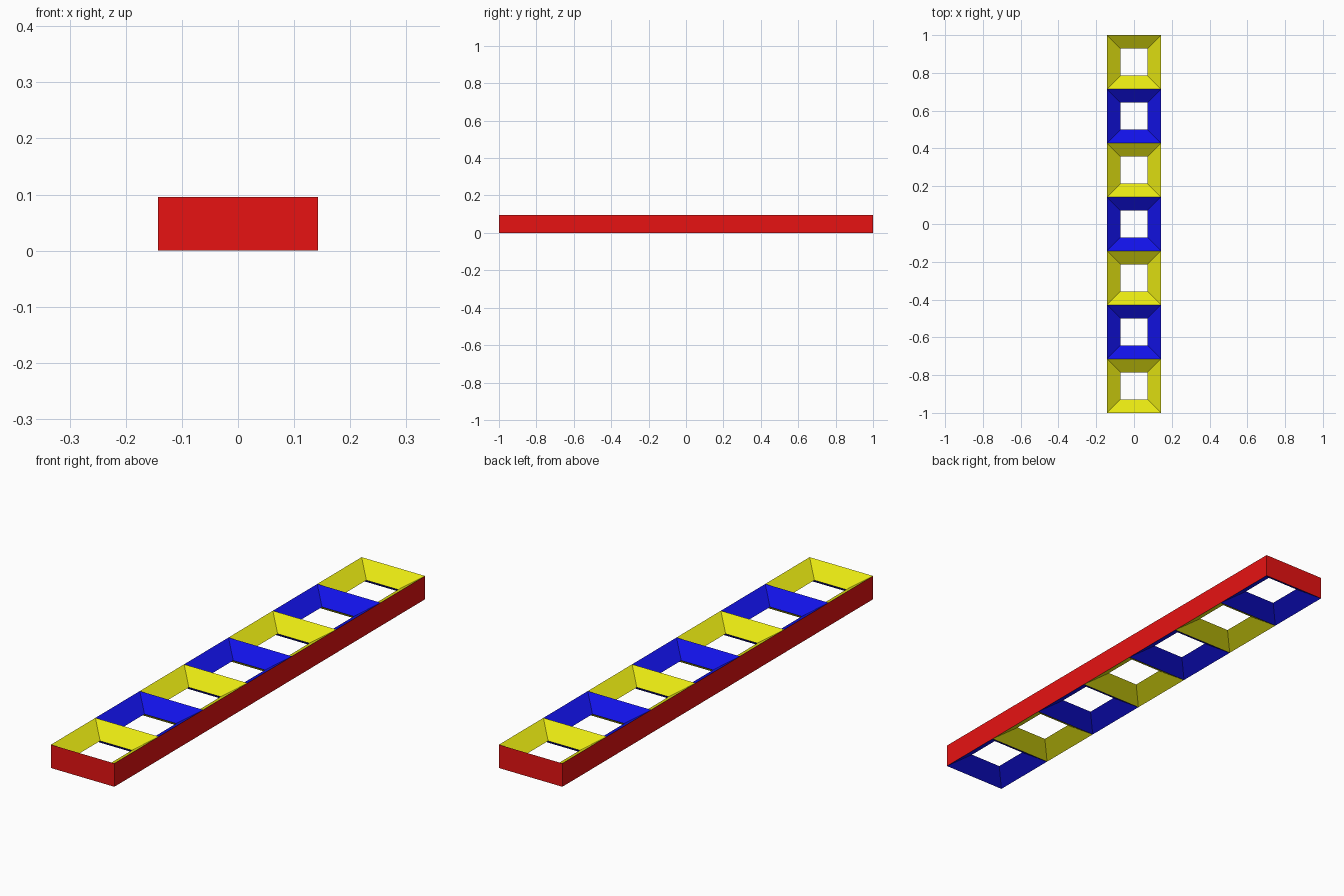
import bpy
import bmesh

if "Cube" in bpy.data.objects:
    bpy.data.objects.remove(bpy.data.objects["Cube"], do_unlink=True)

CELLS = 7
CELL = 2.0 / CELLS      # side of one square cell
HALF = CELL / 2
HOLE = CELL / 4         # half width of each opening
HEIGHT = CELL / 3       # wall height


def make_material(name, rgb):
    mat = bpy.data.materials.new(name)
    mat.use_nodes = True
    color = (*rgb, 1.0)
    mat.diffuse_color = color
    mat.node_tree.nodes["Principled BSDF"].inputs["Base Color"].default_value = color
    return mat


def square(bm, half_x, half_y, z):
    """Four corners, counter-clockwise seen from above."""
    return [bm.verts.new((sx * half_x, sy * half_y, z))
            for sx, sy in ((-1, -1), (1, -1), (1, 1), (-1, 1))]


def make_ring(name, first, second, mat, y=0.0):
    """Band of four quads joining two rectangles (half_x, half_y, z)."""
    bm = bmesh.new()
    a, b = square(bm, *first), square(bm, *second)
    for i in range(4):
        j = (i + 1) % 4
        bm.faces.new((a[i], a[j], b[j], b[i]))
    mesh = bpy.data.meshes.new(name)
    bm.to_mesh(mesh)
    bm.free()
    mesh.materials.append(mat)
    obj = bpy.data.objects.new(name, mesh)
    obj.location.y = y
    bpy.context.collection.objects.link(obj)


red = make_material("red", (0.8, 0.006, 0.006))
yellow = make_material("yellow", (0.8, 0.8, 0.006))
blue = make_material("blue", (0.006, 0.006, 0.8))

# Outer walls
make_ring("outer_walls", (HALF, 1.0, 0.0), (HALF, 1.0, HEIGHT), red)

# Sloped funnels meeting at mid height, colours alternating and swapped below
outer_top = (HALF, HALF, HEIGHT)
outer_bottom = (HALF, HALF, 0.0)
opening = (HOLE, HOLE, HEIGHT / 2)
for i in range(CELLS):
    y = -1.0 + CELL * (i + 0.5)
    upper, lower = (yellow, blue) if i % 2 == 0 else (blue, yellow)
    make_ring(f"upper_funnel_{i + 1}", outer_top, opening, upper, y)
    make_ring(f"lower_funnel_{i + 1}", opening, outer_bottom, lower, y)
